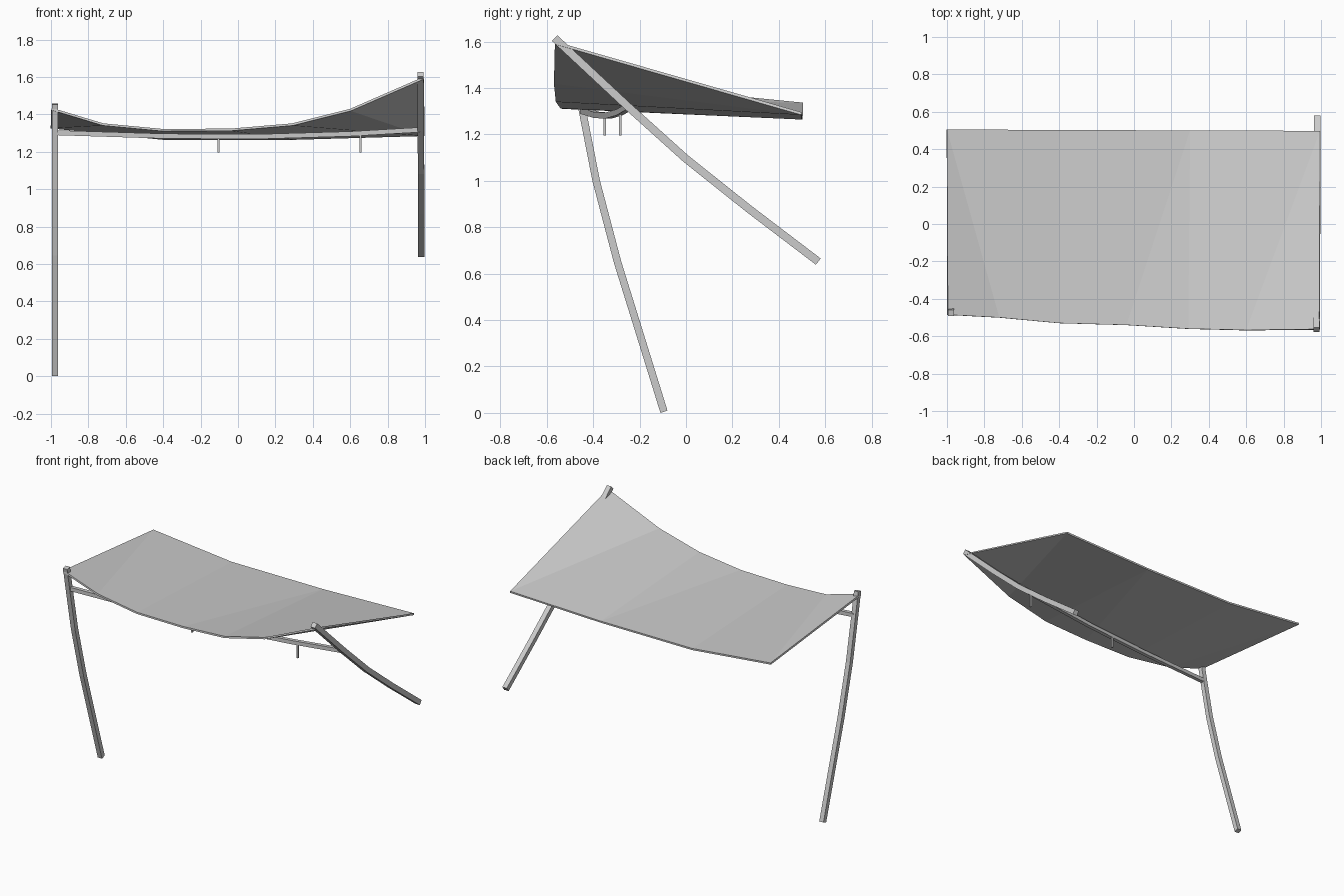
import bpy
import bmesh
from mathutils import Vector

cube = bpy.data.objects.get("Cube")
if cube:
    bpy.data.objects.remove(cube, do_unlink=True)

grey = bpy.data.materials.new("light grey")
grey.use_nodes = True
color = (0.6, 0.6, 0.6, 1)
grey.diffuse_color = color
grey.node_tree.nodes["Principled BSDF"].inputs["Base Color"].default_value = color


def add_object(name, bm):
    mesh = bpy.data.meshes.new(name)
    bm.to_mesh(mesh)
    bm.free()
    mesh.materials.append(grey)
    obj = bpy.data.objects.new(name, mesh)
    bpy.context.collection.objects.link(obj)
    return obj


def sweep(name, path, side, size):
    """Square bar along a bent path; side is the axis kept level across it."""
    bm = bmesh.new()
    points = [Vector(p) for p in path]
    side = Vector(side)
    h = size / 2
    rings = []
    for i, p in enumerate(points):
        before = points[max(i - 1, 0)]
        after = points[min(i + 1, len(points) - 1)]
        tangent = (after - before).normalized()
        up = tangent.cross(side).normalized()
        across = up.cross(tangent).normalized()
        rings.append([bm.verts.new(p + across * a * h + up * b * h)
                      for a, b in ((-1, -1), (1, -1), (1, 1), (-1, 1))])
    for low, high in zip(rings, rings[1:]):
        for k in range(4):
            n = (k + 1) % 4
            bm.faces.new((low[k], low[n], high[n], high[k]))
    bm.faces.new(rings[0])
    bm.faces.new(rings[-1])
    bmesh.ops.recalc_face_normals(bm, faces=bm.faces[:])
    return add_object(name, bm)


# Sagging canopy: a seven-point front edge fanned to a four-point back edge
front_edge = [(-0.995, -0.485, 1.435), (-0.72, -0.50, 1.352), (-0.4, -0.53, 1.322),
              (-0.04, -0.54, 1.324), (0.29, -0.56, 1.352), (0.6, -0.567, 1.43),
              (0.99, -0.562, 1.60)]
back_edge = [(-1.0, 0.505, 1.337), (-0.4, 0.503, 1.276),
             (0.3, 0.5, 1.276), (0.995, 0.498, 1.296)]
bm = bmesh.new()
f = [bm.verts.new(p) for p in front_edge]
b = [bm.verts.new(p) for p in back_edge]
for face in ((f[0], f[1], b[0]), (f[1], f[2], b[1], b[0]),
             (f[2], f[3], b[1]), (f[3], b[2], b[1]), (f[3], f[4], b[2]),
             (f[4], f[5], b[3], b[2]), (f[5], f[6], b[3])):
    bm.faces.new(face)
canopy = add_object("canopy", bm)
solid = canopy.modifiers.new("thickness", 'SOLIDIFY')
solid.thickness = 0.012
solid.offset = -1

# Bent posts
sweep("right_post", [(-0.978, -0.095, 0.005), (-0.978, -0.295, 0.65),
                     (-0.978, -0.387, 1.0), (-0.978, -0.44, 1.27),
                     (-0.978, -0.475, 1.455)], (1, 0, 0), 0.032)
sweep("left_post", [(0.98, 0.57, 0.652), (0.98, 0.27, 0.88), (0.979, 0.0, 1.095),
                    (0.977, -0.25, 1.32), (0.976, -0.566, 1.615)], (1, 0, 0), 0.034)

# Curved cross beam between the posts
sweep("cross_beam", [(-0.975, -0.443, 1.302), (-0.4, -0.385, 1.284),
                     (0.1, -0.335, 1.281), (0.6, -0.285, 1.296),
                     (0.975, -0.248, 1.318)], (0, 1, 0), 0.026)

# Small hangers under the beam
for name, x, y, top in (("right_hanger", -0.105, -0.35, 1.28),
                        ("left_hanger", 0.655, -0.283, 1.30)):
    sweep(name, [(x, y, 1.195), (x, y, top)], (1, 0, 0), 0.011)
